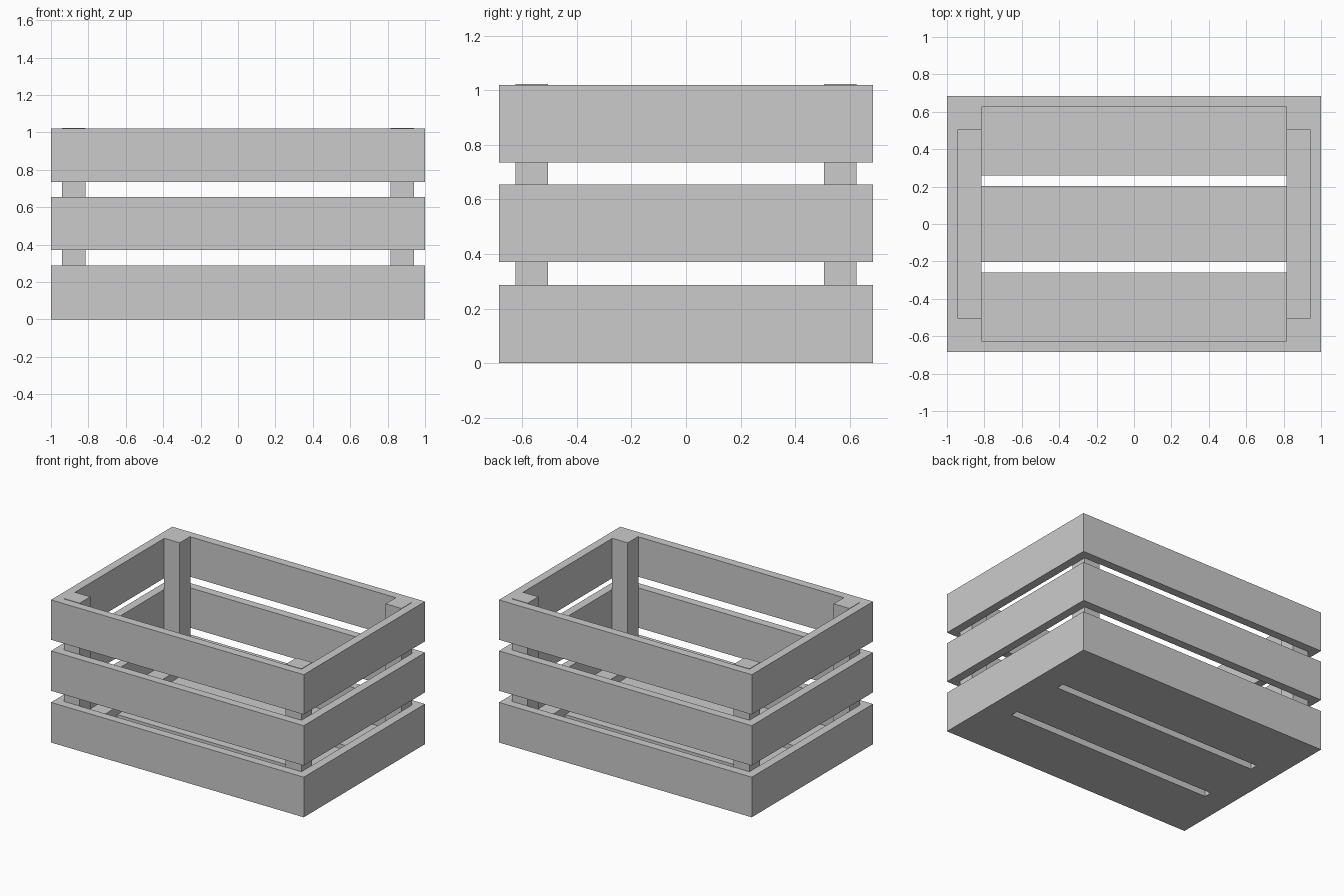
import bpy

if "Cube" in bpy.data.objects:
    bpy.data.objects.remove(bpy.data.objects["Cube"])


def box(name, x0, x1, y0, y1, z0, z1):
    """Axis-aligned board given by its limits."""
    bpy.ops.mesh.primitive_cube_add(size=1)
    ob = bpy.context.object
    ob.name = name
    ob.location = ((x0 + x1) / 2, (y0 + y1) / 2, (z0 + z1) / 2)
    ob.scale = (x1 - x0, y1 - y0, z1 - z0)
    bpy.ops.object.transform_apply(location=True, rotation=False, scale=True)
    return ob


def mirror(ob, x=False, y=False):
    """Repeat a board on the opposite side of the crate."""
    m = ob.modifiers.new("mirror", 'MIRROR')
    m.use_axis = (x, y, False)
    m.use_mirror_merge = False


X, Y = 1.0, 0.685        # outer half sizes
IX, IY = 0.94, 0.625     # inner half sizes
PX, PY = 0.815, 0.505    # inner faces of the posts

# Three tiers of side and end boards
for i, (z0, z1) in enumerate([(0, 0.287), (0.37, 0.655), (0.735, 1.02)], 1):
    mirror(box(f"side_board_{i}", -X, X, -Y, -IY, z0, z1), y=True)
    mirror(box(f"end_board_{i}", IX, X, -IY, IY, z0, z1), x=True)

# Corner posts, a hair taller than the boards
mirror(box("corner_post", PX, IX, PY, IY, 0, 1.023), x=True, y=True)

# Floor cleats between the posts at each end
mirror(box("floor_cleat", PX, IX, -PY, PY, 0, 0.12), x=True)

# Floor slats
box("floor_slat_middle", -PX, PX, -0.202, 0.202, 0, 0.065)
mirror(box("floor_slat_outer", -PX, PX, 0.258, IY, 0, 0.065), y=True)
